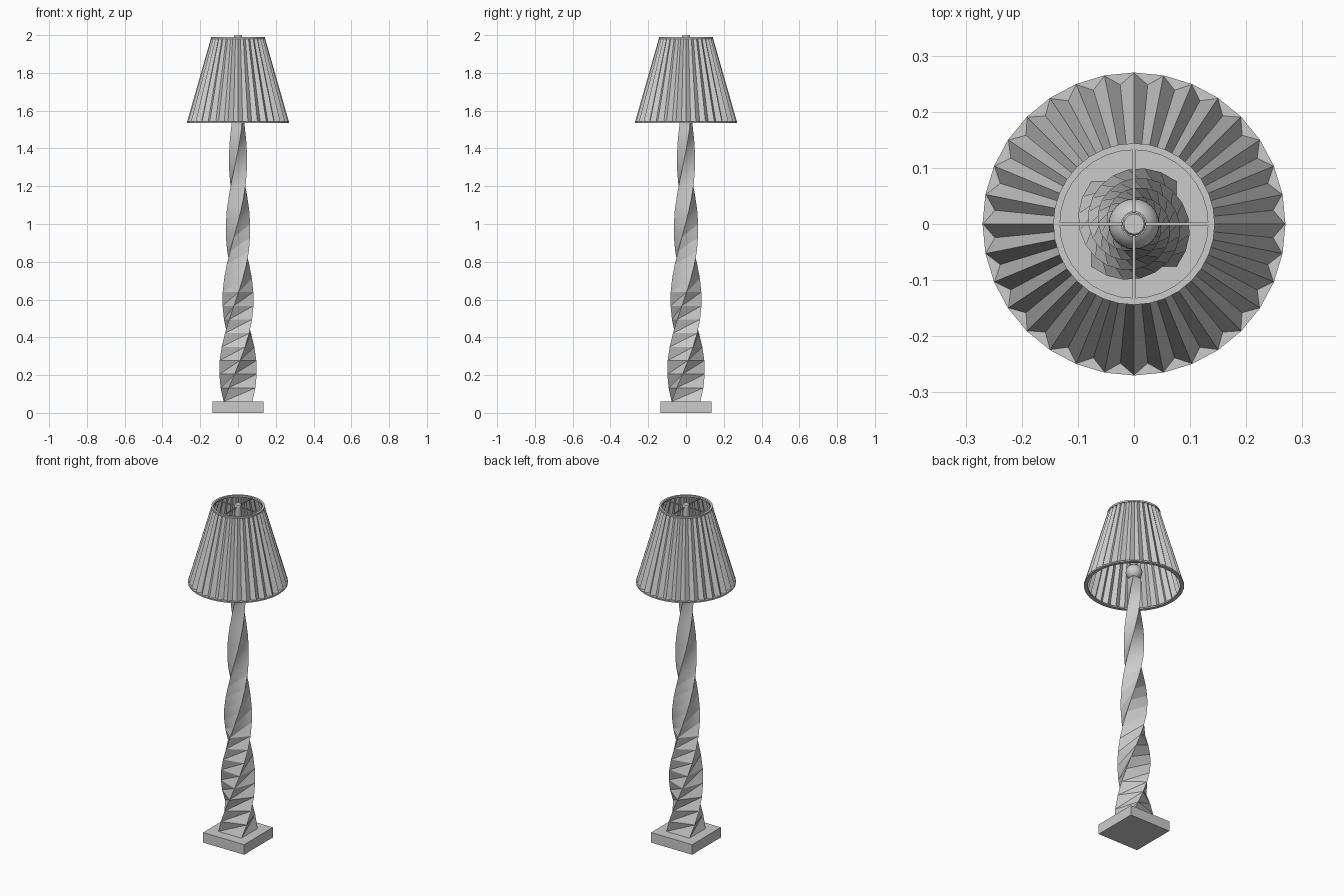
import bpy, bmesh, math
from math import sin, cos, pi, radians

cube = bpy.data.objects.get("Cube")
if cube:
    bpy.data.objects.remove(cube, do_unlink=True)

GREY = (0.6, 0.6, 0.6, 1)
grey = bpy.data.materials.new("plain_grey")
grey.use_nodes = True
grey.diffuse_color = GREY
grey.node_tree.nodes["Principled BSDF"].inputs["Base Color"].default_value = GREY


def finish(name, bm, smooth=None, fix_normals=True):
    """Turn a bmesh into a named object, optionally smoothed below an angle."""
    if fix_normals:
        bmesh.ops.recalc_face_normals(bm, faces=bm.faces)
    mesh = bpy.data.meshes.new(name)
    bm.to_mesh(mesh)
    bm.free()
    mesh.materials.append(grey)
    obj = bpy.data.objects.new(name, mesh)
    bpy.context.collection.objects.link(obj)
    if smooth:
        bpy.ops.object.select_all(action='DESELECT')
        obj.select_set(True)
        bpy.context.view_layer.objects.active = obj
        bpy.ops.object.shade_smooth_by_angle(angle=radians(smooth))
    return obj


def box(name, size, centre):
    bm = bmesh.new()
    bmesh.ops.create_cube(bm, size=1)
    bmesh.ops.scale(bm, vec=size, verts=bm.verts)
    bmesh.ops.translate(bm, vec=centre, verts=bm.verts)
    return finish(name, bm)


def lathe(name, profile, sides, closed=False, smooth=30):
    """Spin (radius, z) points round the z axis; a closed profile makes a ring."""
    bm = bmesh.new()
    rings = [[bm.verts.new((r * cos(2 * pi * i / sides), r * sin(2 * pi * i / sides), z))
              for i in range(sides)] for r, z in profile]
    pairs = list(zip(rings, rings[1:]))
    if closed:
        pairs.append((rings[-1], rings[0]))
    else:
        bm.faces.new(rings[0])
        bm.faces.new(rings[-1])
    for low, high in pairs:
        for i in range(sides):
            j = (i + 1) % sides
            bm.faces.new((low[i], low[j], high[j], high[i]))
    return finish(name, bm, smooth)


# Square foot
box("base", (0.27, 0.27, 0.06), (0, 0, 0.03))

# Tapered square column making one full turn
ROWS, BOTTOM, TOP = 21, 0.06, 1.58
bm = bmesh.new()
rings = []
for row in range(ROWS + 1):
    t = row / ROWS
    radius = math.sqrt(2) * (0.076 - 0.049 * t)
    z = BOTTOM + (TOP - BOTTOM) * t
    rings.append([bm.verts.new((radius * cos(a), radius * sin(a), z))
                  for a in (2 * pi * t + pi / 4 + k * pi / 2 for k in range(4))])
for low, high in zip(rings, rings[1:]):
    for i in range(4):
        j = (i + 1) % 4
        bm.faces.new((low[i], low[j], high[j]))
        bm.faces.new((low[i], high[j], high[i]))
bm.faces.new(rings[0])
bm.faces.new(rings[-1])
finish("twisted_column", bm, 30)

# Ball joint, stem and cap
ball = [(0.045 * cos(a), 1.62 + 0.045 * sin(a))
        for a in (radians(d) for d in range(-80, 61, 10))]
lathe("ball_joint", ball, 24)
lathe("stem", [(0.018, 1.65), (0.018, 1.985)], 12)
lathe("cap", [(0.021, 1.975), (0.021, 1.995), (0.018, 2.0)], 12)

# Pleated shade: alternating ridges and valleys
PLEATS = 32
bm = bmesh.new()
hem, crown = [], []
for i in range(PLEATS * 2):
    a = pi * i / PLEATS
    ridge = i % 2 == 0
    for ring, r, z in ((hem, 0.27 if ridge else 0.25, 1.54),
                       (crown, 0.143 if ridge else 0.133, 1.985)):
        ring.append(bm.verts.new((r * cos(a), r * sin(a), z)))
for i in range(PLEATS * 2):
    j = (i + 1) % (PLEATS * 2)
    bm.faces.new((hem[i], hem[j], crown[j], crown[i]))
finish("pleated_shade", bm, fix_normals=False)


# Wire rings at both ends of the shade
def rim(name, inner, outer, z0, z1):
    lathe(name, [(inner, z0), (outer, z0), (outer, z1), (inner, z1)], PLEATS, closed=True)


rim("lower_rim", 0.25, 0.27, 1.535, 1.543)
rim("upper_rim", 0.132, 0.144, 1.98, 1.99)

# Crossed spokes holding the shade
box("spoke_x", (0.27, 0.006, 0.006), (0, 0, 1.985))
box("spoke_y", (0.006, 0.27, 0.006), (0, 0, 1.985))
